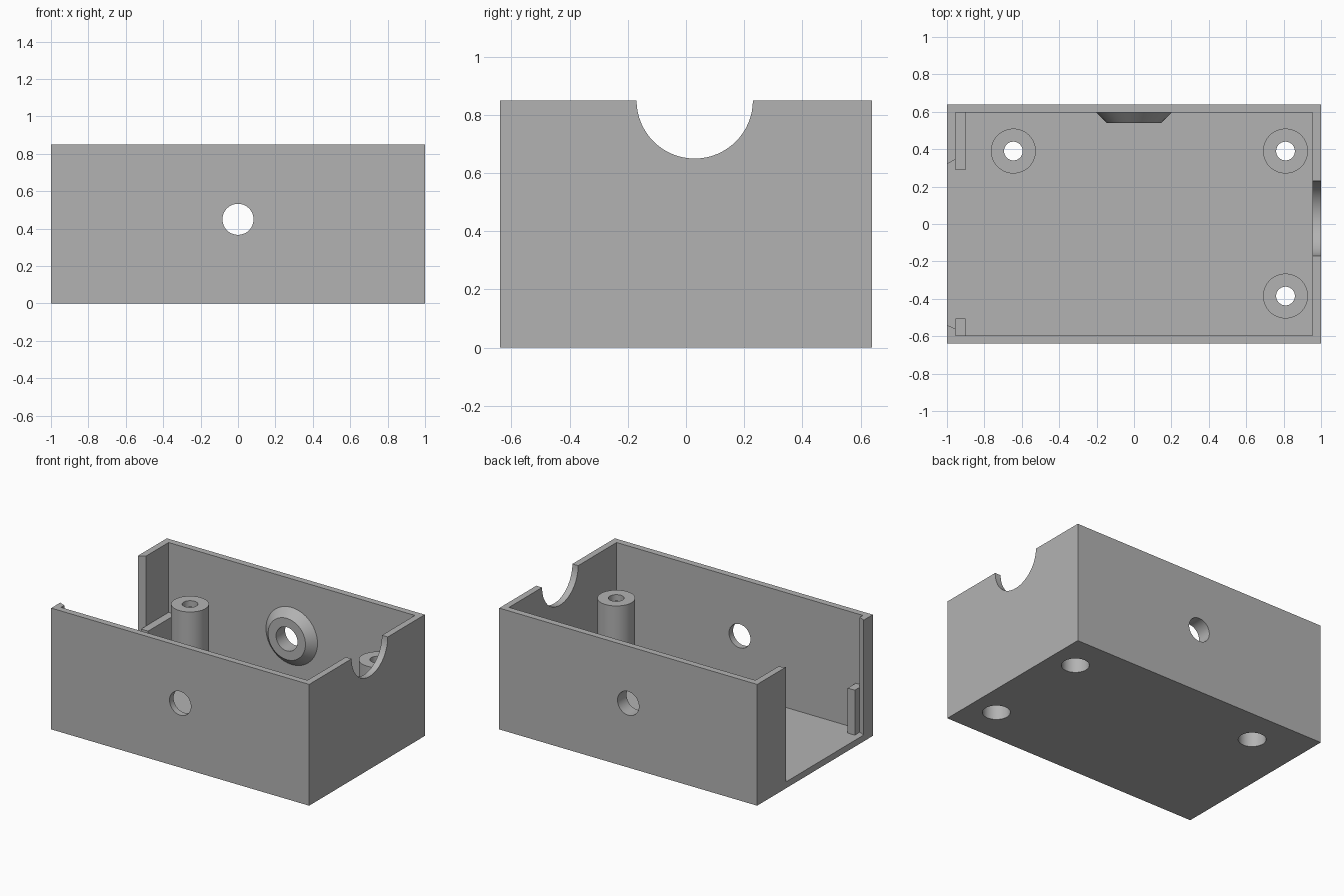
import bpy, bmesh, math
from mathutils import Matrix, Vector

if "Cube" in bpy.data.objects:
    bpy.data.objects.remove(bpy.data.objects["Cube"], do_unlink=True)

W, D, H, T = 2.0, 1.28, 0.85, 0.045      # width, depth, height, wall thickness
PORT_Z, PORT_R = 0.45, 0.083             # round holes in front and back
PILLARS = [(-0.645, 0.39), (0.81, 0.39), (0.81, -0.385)]
BORE = 0.088                             # wide bore inside the pillars

grey = bpy.data.materials.new("grey_plastic")
grey.use_nodes = True
grey.diffuse_color = (0.45, 0.45, 0.45, 1)
grey.node_tree.nodes["Principled BSDF"].inputs["Base Color"].default_value = grey.diffuse_color


def make(name, bm):
    bmesh.ops.recalc_face_normals(bm, faces=bm.faces)
    mesh = bpy.data.meshes.new(name)
    bm.to_mesh(mesh)
    bm.free()
    mesh.materials.append(grey)
    obj = bpy.data.objects.new(name, mesh)
    bpy.context.collection.objects.link(obj)
    return obj


def box(name, x0, x1, y0, y1, z0, z1):
    return prism(name, [(x0, y0), (x1, y0), (x1, y1), (x0, y1)], z0, z1)


def prism(name, outline, z0, z1):
    bm = bmesh.new()
    face = bm.faces.new([bm.verts.new((x, y, z0)) for x, y in outline])
    top = bmesh.ops.extrude_face_region(bm, geom=[face])["geom"]
    bmesh.ops.translate(bm, vec=(0, 0, z1 - z0),
                        verts=[v for v in top if isinstance(v, bmesh.types.BMVert)])
    return make(name, bm)


def rod(name, center, radius, length, axis="Z"):
    bm = bmesh.new()
    turn = {"X": Matrix.Rotation(math.pi / 2, 4, "Y"),
            "Y": Matrix.Rotation(math.pi / 2, 4, "X"), "Z": Matrix()}[axis]
    bmesh.ops.create_cone(bm, cap_ends=True, segments=64, radius1=radius, radius2=radius,
                          depth=length, matrix=Matrix.Translation(center) @ turn)
    return make(name, bm)


def lathe(name, profile, matrix, steps=64):
    """Revolve a closed (radius, height) profile about z, then place it."""
    bm = bmesh.new()
    rings = [[bm.verts.new((r * math.cos(a), r * math.sin(a), z)) for r, z in profile]
             for a in (2 * math.pi * i / steps for i in range(steps))]
    n = len(profile)
    for i in range(steps):
        a, b = rings[i], rings[(i + 1) % steps]
        for j in range(n):
            k = (j + 1) % n
            bm.faces.new((a[j], b[j], b[k], a[k]))
    bm.transform(matrix)
    return make(name, bm)


def cut(target, cutters):
    for cutter in cutters:
        cutter.hide_render = True
        mod = target.modifiers.new("cut", "BOOLEAN")
        mod.operation, mod.solver, mod.object = "DIFFERENCE", "EXACT", cutter
    bpy.context.view_layer.update()
    graph = bpy.context.evaluated_depsgraph_get()
    mesh = bpy.data.meshes.new_from_object(target.evaluated_get(graph))
    target.modifiers.clear()
    target.data = mesh
    for cutter in cutters:
        bpy.data.objects.remove(cutter, do_unlink=True)


# Open-topped case with a flared side slot, cable notch, ports and screw holes
case = box("case", -W / 2, W / 2, -D / 2, D / 2, 0, H)
slot = [(-1.045, -0.52), (-1.045, 0.295), (-0.91, 0.37), (-0.91, -0.58)]
cut(case, [
    box("cavity_cutter", -W / 2 + T, W / 2 - T, -D / 2 + T, D / 2 - T, T, H + 0.1),
    prism("slot_cutter", slot, T, H + 0.2),
    rod("notch_cutter", (W / 2, 0.03, H), 0.2, 0.3, "X"),
    rod("port_cutter", (0, 0, PORT_Z), PORT_R, 2 * D, "Y"),
] + [rod("screw_cutter", (x, y, 0), BORE, 0.3) for x, y in PILLARS])

# Hollow screw pillars with a narrow hole in the top
top = 0.58
tube = [(0.12, T), (0.12, top), (0.05, top), (0.05, top - T), (BORE, top - T), (BORE, T)]
pillars = [lathe(f"screw_pillar_{i + 1}", tube, Matrix.Translation((x, y, 0)))
           for i, (x, y) in enumerate(PILLARS)]

# Tapered collar around the back port, facing into the case
collar = lathe("port_collar", [(0.2, 0), (0.145, 0.055), (PORT_R, 0.055), (PORT_R, 0)],
               Matrix.Translation((0, D / 2 - T, PORT_Z)) @ Matrix.Rotation(math.pi / 2, 4, "X"))

# Low ribs that hold the sliding end panel
for name, y0, y1 in (("back_panel_rib", 0.29, D / 2 - T), ("front_panel_rib", -D / 2 + T, -0.505)):
    box(name, -W / 2 + T, -0.90, y0, y1, T, 0.36)

# Smooth the round surfaces and keep the edges sharp
bpy.ops.object.select_all(action="DESELECT")
for obj in [case, collar] + pillars:
    obj.select_set(True)
bpy.context.view_layer.objects.active = case
bpy.ops.object.shade_smooth_by_angle(angle=math.radians(30))
